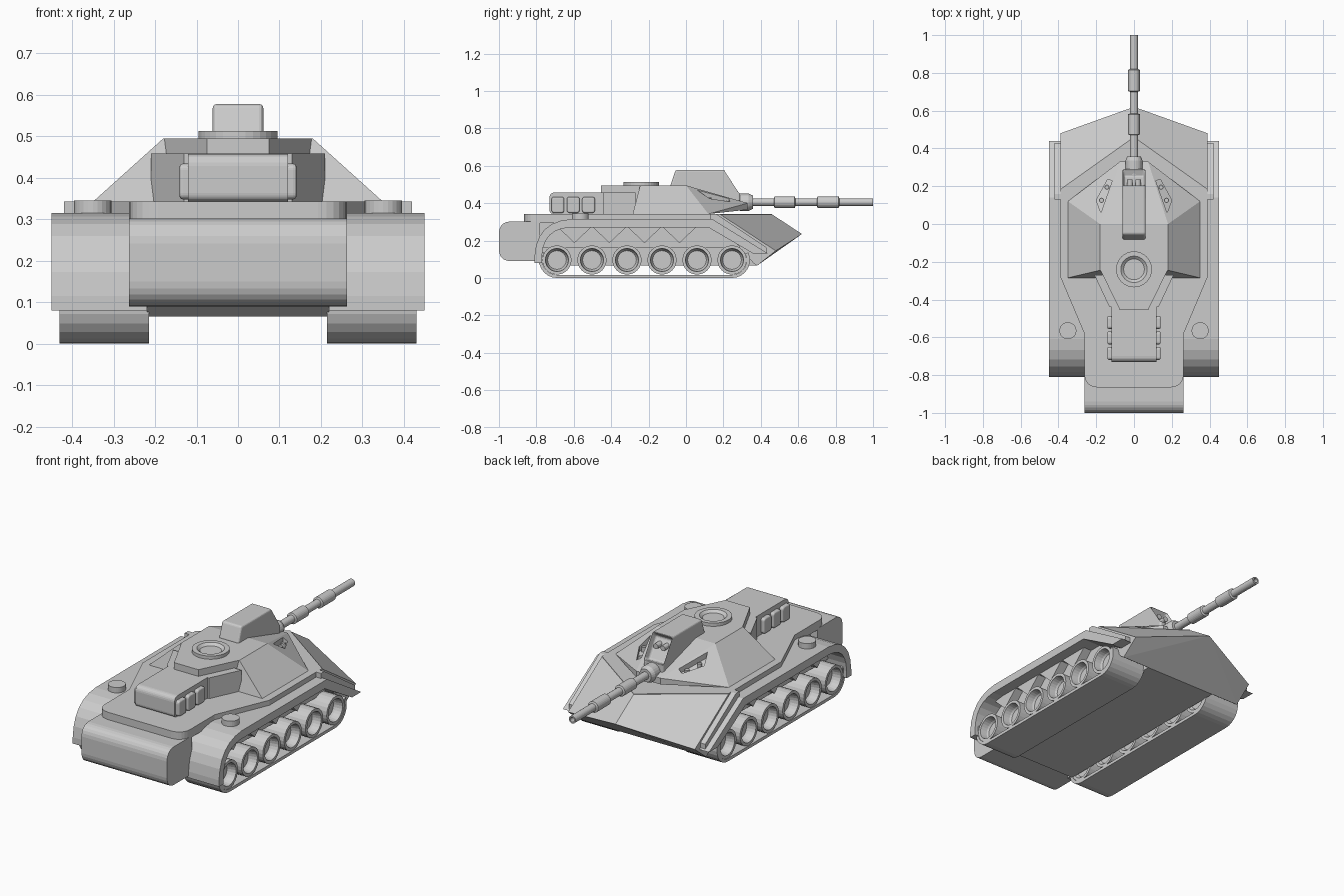
import bpy, bmesh
from math import sin, cos, pi, radians
from mathutils import Vector

cube = bpy.data.objects.get("Cube")
if cube:
    bpy.data.objects.remove(cube, do_unlink=True)

grey = bpy.data.materials.new("armour_grey")
grey.use_nodes = True
COLOUR = (0.6, 0.6, 0.6, 1)
grey.diffuse_color = COLOUR
grey.node_tree.nodes["Principled BSDF"].inputs["Base Color"].default_value = COLOUR


def finish(name, bm, mirror=False, bevel=0):
    bmesh.ops.recalc_face_normals(bm, faces=bm.faces)
    mesh = bpy.data.meshes.new(name)
    bm.to_mesh(mesh)
    bm.free()
    mesh.materials.append(grey)
    ob = bpy.data.objects.new(name, mesh)
    bpy.context.collection.objects.link(ob)
    if bevel:
        mod = ob.modifiers.new("soft_edges", "BEVEL")
        mod.width, mod.segments = bevel, 3
        mod.limit_method, mod.angle_limit = "ANGLE", radians(40)
    if mirror:
        ob.modifiers.new("other_side", "MIRROR")
    return ob


def rounded(pts, steps=6):
    """Replace every point that carries a radius with a fillet."""
    out = []
    for i, p in enumerate(pts):
        c = Vector(p[:2])
        if len(p) == 2:
            out.append(c)
            continue
        a = c + (Vector(pts[i - 1][:2]) - c).normalized() * p[2]
        b = c + (Vector(pts[(i + 1) % len(pts)][:2]) - c).normalized() * p[2]
        for k in range(steps + 1):
            t = k / steps
            out.append(a * (1 - t) ** 2 + c * 2 * t * (1 - t) * 0.9 + (a + b) * 0.1 * t * (1 - t) + b * t * t)
    return out


def place(axis, u, v, w):
    """Profile (u, v) pushed w along the axis."""
    return {"X": (w, u, v), "Y": (u, w, v), "Z": (u, v, w)}[axis]


def prism_mesh(pts, axis, lo, hi):
    bm = bmesh.new()
    ends = [[bm.verts.new(place(axis, u, v, w)) for u, v in rounded(pts)] for w in (lo, hi)]
    for ring in ends:
        bm.faces.new(ring)
    n = len(ends[0])
    for i in range(n):
        j = (i + 1) % n
        bm.faces.new((ends[0][i], ends[0][j], ends[1][j], ends[1][i]))
    bmesh.ops.recalc_face_normals(bm, faces=bm.faces)
    return bm


def prism(name, pts, axis, lo, hi, **kw):
    return finish(name, prism_mesh(pts, axis, lo, hi), **kw)


def lathe(name, profile, axis, centre, sides=24, **kw):
    """Spin (radius, height) points round an axis; the ends sit on the axis."""
    bm = bmesh.new()
    rings = []
    for r, h in profile:
        rings.append([bm.verts.new(place(axis, centre[0] + r * cos(2 * pi * k / sides),
                                         centre[1] + r * sin(2 * pi * k / sides), h))
                      for k in range(sides)])
    for a, b in zip(rings, rings[1:]):
        for k in range(sides):
            j = (k + 1) % sides
            bm.faces.new((a[k], a[j], b[j], b[k]))
    bm.faces.new(rings[0])
    bm.faces.new(rings[-1])
    return finish(name, bm, **kw)


def solid(name, half, **kw):
    """Convex solid from points given for the +x side."""
    bm = bmesh.new()
    for x, y, z in half:
        for s in ((1, -1) if x else (1,)):
            bm.verts.new((s * x, y, z))
    res = bmesh.ops.convex_hull(bm, input=bm.verts)
    bmesh.ops.dissolve_limit(bm, angle_limit=0.01, verts=bm.verts, edges=bm.edges)
    return finish(name, bm, **kw)


# Hull: belly, side walls, pointed nose, deck and rear box
prism("belly", [(-.8, .3), (-.8, .09), (-.77, .066), (.38, .066), (.4, .09), (.3, .3)], "X", -.22, .22)
prism("upper_hull", [(-.77, .16), (-.72, .27, .05), (-.6, .3), (.15, .3), (.33, .16)], "X", -.34, .34)
solid("nose", [(0, .46, .34), (.39, .183, .34), (0, .62, .235), (.39, .48, .145),
               (.39, .38, .066), (.39, .36, .08), (.39, .17, .3)])
deck_half = [(.263, -.865, .07), (.263, -.58), (.39, -.28), (.39, .183)]
prism("deck", deck_half + [(0, .46)] + [(-p[0],) + p[1:] for p in reversed(deck_half)], "Z", .295, .343)
prism("rear_box", [(-1, .09, .06), (-.78, .09), (-.78, .302), (-1, .302, .06)], "X", -.263, .263)

# Fenders wrap over the running gear
prism("fender", [(-.81, .08), (-.81, .315, .2), (.14, .315), (.44, .13), (.36, .13),
                 (.12, .27), (-.77, .27, .15), (-.77, .08)], "X", .22, .45, mirror=True)
prism("fender_rib", [(.13, .343), (.16, .343), (.43, .163), (.43, .13), (.13, .31)],
      "X", .385, .42, mirror=True)

# Tracks: a band under the wheels, turned up at both ends
WHEELS = [-.69 + .1872 * i for i in range(6)]
AXLE = .096


def band(r):
    path = []
    for y, start, end in ((WHEELS[0], 150, 270), (WHEELS[-1], 270, 385)):
        for k in range(9):
            a = radians(start + (end - start) * k / 8)
            path.append((y + r * cos(a), AXLE + r * sin(a)))
    return path


prism("track", band(.096) + band(.079)[::-1], "X", .215, .43, mirror=True)

# Road wheels with dished faces, and the braces between them
for i, y in enumerate(WHEELS):
    lathe(f"wheel_{i + 1}", [(.05, .235), (.062, .218), (.078, .218), (.078, .428), (.062, .428),
                             (.056, .39), (.05, .38)], "X", (y, AXLE), mirror=True)
for i, y in enumerate(WHEELS[:4]):
    mid = y + .0936
    prism(f"brace_{i + 1}", [(mid - .09, .272), (mid + .09, .272), (mid, .187)],
          "X", .33, .39, mirror=True)

lathe("fender_cap", [(.045, .3), (.045, .345)], "Z", (.35, -.565), mirror=True)

# Turret wedge with a sunken sight on each cheek
A, B, C = Vector((.18, 0, .495)), Vector((.345, .12, .345)), Vector((.075, .33, .4))
turret = solid("turret", [(.35, -.285, .342), (.35, .12, .342), (.075, .33, .365),
                          C, A, (.18, -.245, .495)])
normal = (B - A).cross(C - A)


def cheek_z(x, y):
    return A.z - (normal.x * (x - A.x) + normal.y * (y - A.y)) / normal.z


bm = bmesh.new()
for side in (1, -1):
    slot = [(.115, .23), (.14, .235), (.2, .125), (.175, .06)]
    low, high = [[bm.verts.new((side * x, y, cheek_z(x, y) + d)) for x, y in slot] for d in (-.03, .1)]
    bm.faces.new(low)
    bm.faces.new(high)
    for i in range(4):
        j = (i + 1) % 4
        bm.faces.new((low[i], low[j], high[j], high[i]))
cutter = finish("sight_cutter", bm)
cutter.hide_render = True
cutter.hide_set(True)
cut = turret.modifiers.new("sight_slots", "BOOLEAN")
cut.operation, cut.object, cut.solver = "DIFFERENCE", cutter, "EXACT"
for i, (x, y) in enumerate([(.143, .195), (.172, .125)]):
    z = cheek_z(x, y)
    lathe(f"sight_lens_{i + 1}", [(.012, z - .045), (.012, z - .01)], "Z", (x, y), 12, mirror=True)

# Turret bustle, stowage box and side canisters
prism("bustle", [(.18, -.24), (.075, -.455), (-.075, -.455), (-.18, -.24)], "Z", .34, .495)
prism("bustle_skirt", [(.21, -.27), (.13, -.44), (-.13, -.44), (-.21, -.27)], "Z", .34, .458)
prism("stowage_box", [(-.73, .343, .02), (-.44, .343), (-.44, .458), (-.73, .458, .03)], "X", -.12, .12)
for i, y in enumerate((-.685, -.603, -.521)):
    prism(f"canister_{i + 1}", [(y - .034, .348, .015), (y + .034, .348, .015),
                                (y + .034, .434, .015), (y - .034, .434, .015)],
          "X", .1, .141, mirror=True, bevel=.008)

# Roof hatch
lathe("hatch", [(.095, .49), (.095, .513), (.07, .513), (.055, .5)], "Z", (0, -.24), 32)

# Sight housing with a recessed front window
bm = prism_mesh([(-.085, .49), (-.055, .578), (.21, .578), (.29, .455), (.29, .4), (.1, .4)],
                "X", -.061, .061)
bm.normal_update()
window = [f for f in bm.faces if f.normal.y > .5 and f.normal.z > .3]
bmesh.ops.inset_individual(bm, faces=window, thickness=.014, depth=-.04)
finish("sight_housing", bm, bevel=.01)
lathe("housing_lens", [(.015, .18), (.015, .235)], "Y", (.022, .515), 12, mirror=True)

# Gun: mantlet, barrel with two sleeves and a bored muzzle
GUN = (0, .405)
lathe("mantlet", [(.04, .25), (.046, .29), (.046, .335), (.036, .357)], "Y", GUN)
lathe("barrel", [(.021, .3), (.021, 1), (.013, 1), (.013, .95)], "Y", GUN)
for name, lo, hi in (("inner_sleeve", .47, .585), ("outer_sleeve", .7, .82)):
    lathe(name, [(.021, lo), (.031, lo + .004), (.031, hi - .004), (.021, hi)], "Y", GUN)
